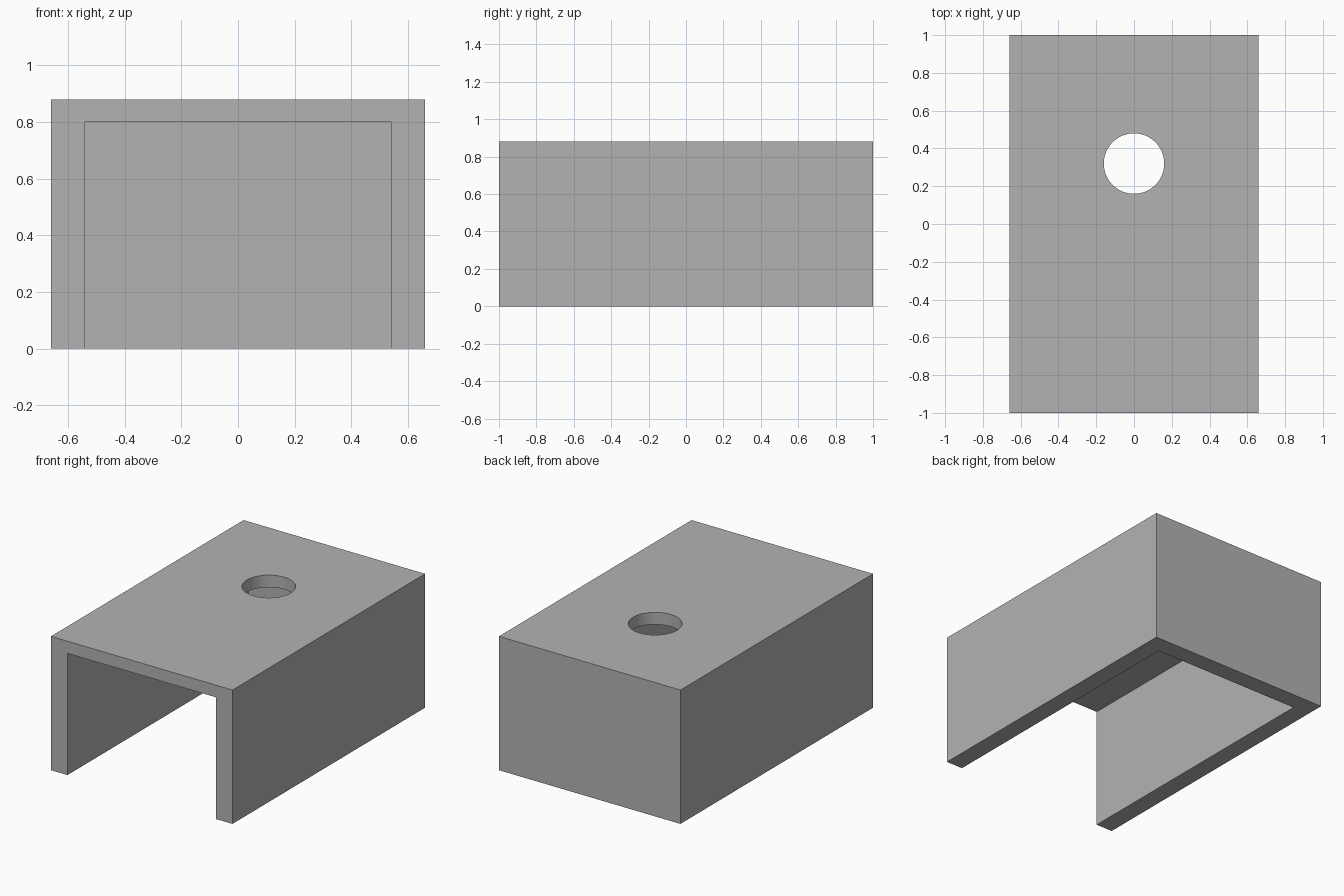
import bpy
import bmesh
from mathutils import Matrix, Vector

cube = bpy.data.objects.get("Cube")
if cube:
    bpy.data.objects.remove(cube, do_unlink=True)

WIDTH, LENGTH, HEIGHT = 1.32, 2.0, 0.88
WALL, ROOF = 0.12, 0.08
HOLE_RADIUS, HOLE_Y = 0.16, 0.32

grey = bpy.data.materials.new("grey")
grey.use_nodes = True
colour = (0.45, 0.45, 0.45, 1)
grey.diffuse_color = colour
grey.node_tree.nodes["Principled BSDF"].inputs["Base Color"].default_value = colour


def add_object(name, bm):
    mesh = bpy.data.meshes.new(name)
    bm.to_mesh(mesh)
    bm.free()
    mesh.materials.append(grey)
    obj = bpy.data.objects.new(name, mesh)
    bpy.context.collection.objects.link(obj)
    return obj


def box(name, low, high):
    low, high = Vector(low), Vector(high)
    bm = bmesh.new()
    place = Matrix.Translation((low + high) / 2) @ Matrix.Diagonal((*(high - low), 1))
    bmesh.ops.create_cube(bm, size=1, matrix=place)
    return add_object(name, bm)


def cut(target, cutter):
    mod = target.modifiers.new(cutter.name, "BOOLEAN")
    mod.operation = "DIFFERENCE"
    mod.solver = "EXACT"
    mod.object = cutter
    bpy.context.view_layer.objects.active = target
    bpy.ops.object.modifier_apply(modifier=mod.name)
    bpy.data.objects.remove(cutter, do_unlink=True)


# Outer block
x, y = WIDTH / 2, LENGTH / 2
cover = box("cover", (-x, -y, 0), (x, y, HEIGHT))

# Cavity, open at the front and underneath
cavity = box("cavity_cutter", (WALL - x, -y - 1, -1), (x - WALL, y - WALL, HEIGHT - ROOF))
cavity.hide_render = True
cut(cover, cavity)

# Round hole through the roof
bm = bmesh.new()
bmesh.ops.create_cone(bm, cap_ends=True, segments=64, radius1=HOLE_RADIUS,
                      radius2=HOLE_RADIUS, depth=0.4,
                      matrix=Matrix.Translation((0, HOLE_Y, HEIGHT)))
hole = add_object("hole_cutter", bm)
hole.hide_render = True
cut(cover, hole)

# Smooth hole wall with sharp edges
bpy.ops.object.select_all(action="DESELECT")
cover.select_set(True)
bpy.context.view_layer.objects.active = cover
bpy.ops.object.shade_smooth_by_angle(angle=0.5)
